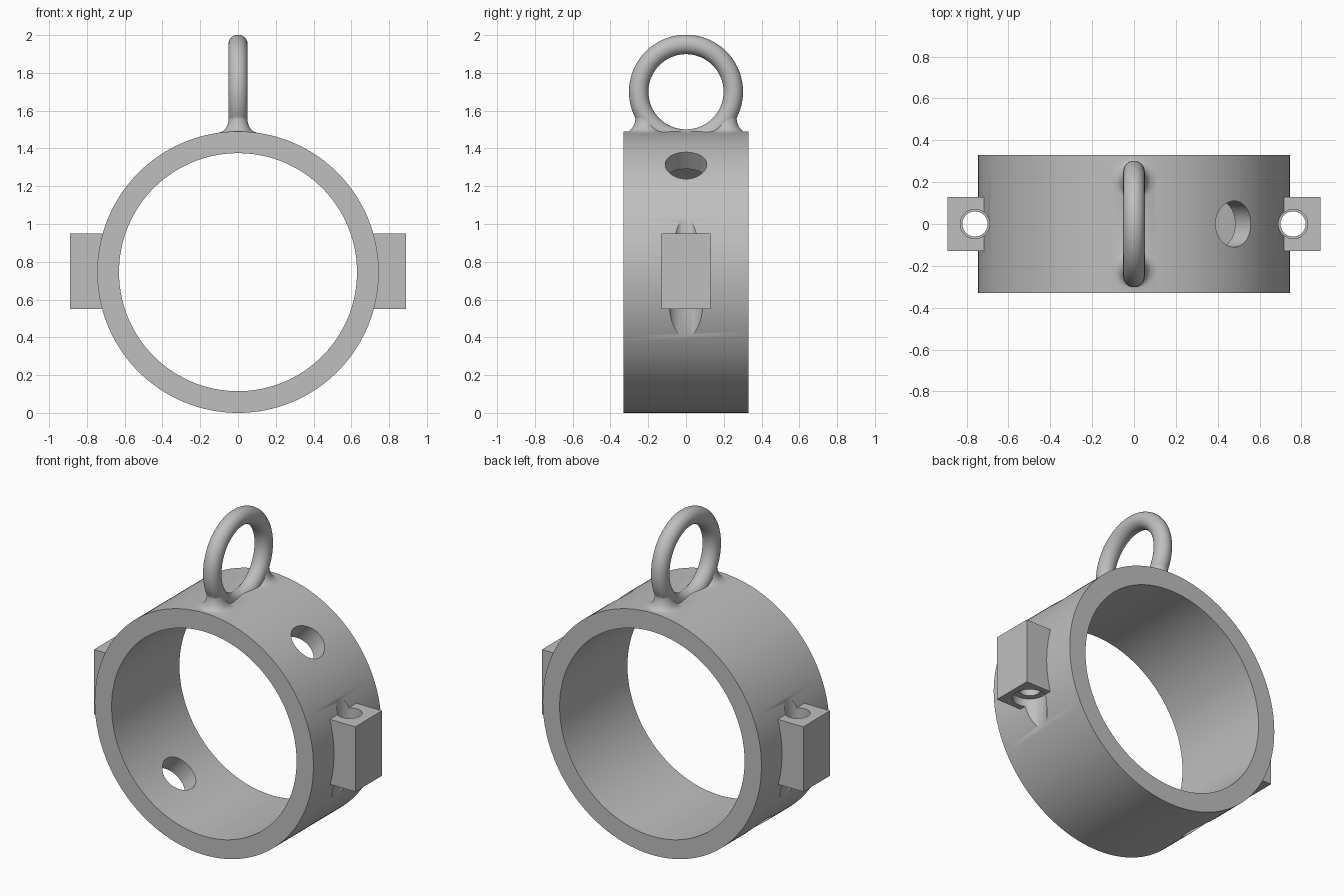
import bpy, bmesh, math
from mathutils import Vector, Matrix

if "Cube" in bpy.data.objects:
    bpy.data.objects.remove(bpy.data.objects["Cube"])

R_OUT, R_IN, HALF_W, CZ = 0.745, 0.63, 0.33, 0.745

grey = bpy.data.materials.new("plain grey")
grey.diffuse_color = (0.52, 0.52, 0.52, 1)
grey.use_nodes = True
grey.node_tree.nodes["Principled BSDF"].inputs["Base Color"].default_value = grey.diffuse_color


def make(name, bm):
    bmesh.ops.recalc_face_normals(bm, faces=bm.faces)
    mesh = bpy.data.meshes.new(name)
    bm.to_mesh(mesh)
    bm.free()
    mesh.materials.append(grey)
    ob = bpy.data.objects.new(name, mesh)
    bpy.context.collection.objects.link(ob)
    return ob


def cylinder(name, radius, length, centre, axis, sides=64):
    bm = bmesh.new()
    turn = Vector(axis).to_track_quat('Z', 'Y').to_matrix().to_4x4()
    bmesh.ops.create_cone(bm, cap_ends=True, segments=sides, radius1=radius, radius2=radius,
                          depth=length, matrix=Matrix.Translation(centre) @ turn)
    return make(name, bm)


def box(name, lo, hi):
    bm = bmesh.new()
    lo, hi = Vector(lo), Vector(hi)
    bmesh.ops.create_cube(bm, size=1, matrix=Matrix.Translation((lo + hi) / 2)
                          @ Matrix.Diagonal((*(hi - lo), 1)))
    return make(name, bm)


def loft(name, rings, closed=False):
    bm = bmesh.new()
    loops = [[bm.verts.new(p) for p in ring] for ring in rings]
    n = len(loops[0])
    for k in range(len(loops) if closed else len(loops) - 1):
        a, b = loops[k], loops[(k + 1) % len(loops)]
        for i in range(n):
            bm.faces.new((a[i], a[(i + 1) % n], b[(i + 1) % n], b[i]))
    if not closed:
        bm.faces.new(loops[0])
        bm.faces.new(loops[-1])
    return make(name, bm)


def combine(target, tool, operation):
    mod = target.modifiers.new(operation.lower(), 'BOOLEAN')
    mod.object, mod.operation, mod.solver = tool, operation, 'EXACT'
    bpy.context.view_layer.objects.active = target
    bpy.ops.object.modifier_apply(modifier=mod.name)
    bpy.data.objects.remove(tool, do_unlink=True)


# Wide band
band = cylinder("band", R_OUT, 2 * HALF_W, (0, 0, CZ), (0, 1, 0), 160)

# Side blocks
for s in (-1, 1):
    x = sorted((s * 0.6, s * 0.89))
    combine(band, box("side_block", (x[0], -0.13, 0.55), (x[1], 0.13, 0.95)), 'UNION')

# Hanging loop
LOOP_Z, MAJOR, MINOR = 1.70, 0.2505, 0.0515
loop = []
for i in range(96):
    a = math.tau * (i + 0.5) / 96
    loop.append([])
    for j in range(32):
        b = math.tau * j / 32
        r = MAJOR + MINOR * math.cos(b)
        loop[-1].append((MINOR * math.sin(b), r * math.cos(a), LOOP_Z + r * math.sin(a)))
combine(band, loft("hanging_loop", loop, True), 'UNION')

# Flared feet of the loop
for s in (-1, 1):
    rings = []
    for k in range(11):
        t = k / 10
        z = 1.483 + 0.082 * t
        flare = 1 - math.sqrt(1 - (1 - t) ** 2)
        outer = 0.268 + 0.06 * flare
        inner = 0.165 - 0.07 * flare
        half = 0.049 + 0.055 * flare
        ring = [(half * math.cos(a), s * ((outer + inner) / 2 + (outer - inner) / 2 * math.sin(a)), z)
                for a in (math.tau * i / 40 for i in range(40))]
        if k == 0:
            rings.append([(p[0], p[1], 1.44) for p in ring])
        rings.append(ring)
    combine(band, loft("loop_foot", rings), 'UNION')

# Bore, slanted cross hole, and stepped vertical holes in the blocks
combine(band, cylinder("bore", R_IN, 2, (0, 0, CZ), (0, 1, 0), 160), 'DIFFERENCE')
ang = math.radians(50)
combine(band, cylinder("cross_hole", 0.11, 2, (0, 0, CZ), (math.cos(ang), 0, math.sin(ang))), 'DIFFERENCE')
for s in (-1, 1):
    for radius, lo, hi in ((0.06, 0.3, 1.2), (0.07, 0.85, 1.2), (0.097, 0.3, 0.6)):
        combine(band, cylinder("block_hole", radius, hi - lo, (s * 0.76, 0, (lo + hi) / 2), (0, 0, 1)),
                'DIFFERENCE')

bpy.ops.object.select_all(action='DESELECT')
band.select_set(True)
bpy.context.view_layer.objects.active = band
bpy.ops.object.shade_smooth_by_angle(angle=math.radians(32))
